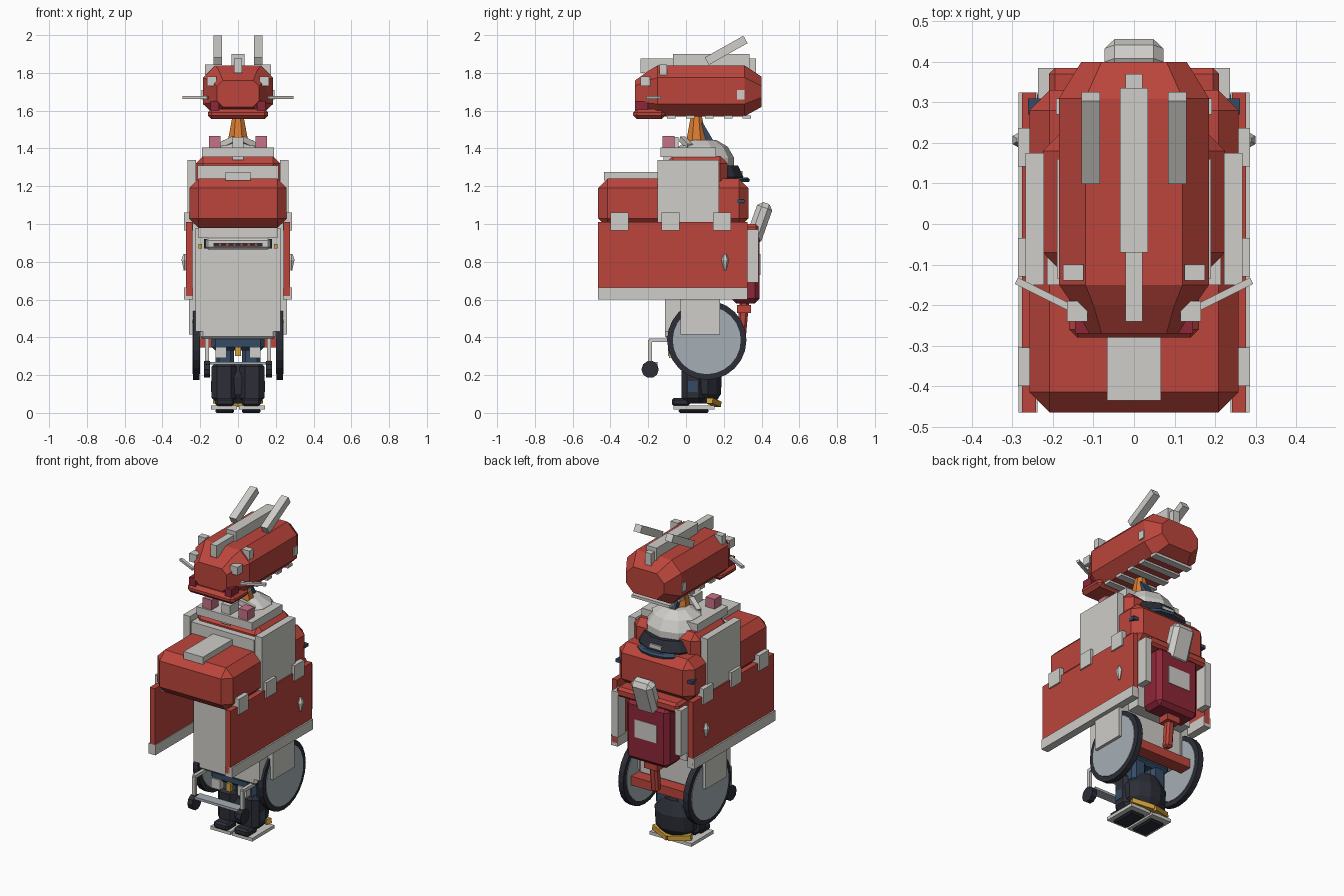
import bpy, bmesh, math
from mathutils import Vector

if "Cube" in bpy.data.objects:
    bpy.data.objects.remove(bpy.data.objects["Cube"], do_unlink=True)


def material(name, r, g, b):
    mat = bpy.data.materials.new(name)
    mat.use_nodes = True
    mat.diffuse_color = (r, g, b, 1)
    mat.node_tree.nodes["Principled BSDF"].inputs["Base Color"].default_value = (r, g, b, 1)
    return mat


red = material("red", .5, .06, .045)
grey = material("light_grey", .62, .61, .58)
crimson = material("crimson", .27, .02, .04)
pink = material("pink", .56, .17, .24)
orange = material("orange", .7, .2, .03)
dark = material("charcoal", .025, .027, .038)
navy = material("navy", .035, .07, .13)
steel = material("pale_steel", .38, .43, .46)
yellow = material("yellow", .65, .36, .04)


def finish(name, bm, mat, mirror=False):
    """Turn a bmesh into a flat shaded object, optionally mirrored in x."""
    bmesh.ops.recalc_face_normals(bm, faces=bm.faces)
    mesh = bpy.data.meshes.new(name)
    bm.to_mesh(mesh)
    bm.free()
    mesh.materials.append(mat)
    obj = bpy.data.objects.new(name, mesh)
    bpy.context.collection.objects.link(obj)
    if mirror:
        obj.modifiers.new("mirror", 'MIRROR')
    return obj


def box(name, mat, x, y, z, bevel=0, mirror=False):
    """Box from ranges; a single x number means a symmetric half width."""
    if not isinstance(x, tuple):
        x = (-x, x)
    bm = bmesh.new()
    bmesh.ops.create_cube(bm, size=1)
    for v in bm.verts:
        v.co = [lo + (c + .5) * (hi - lo) for c, (lo, hi) in zip(v.co, (x, y, z))]
    if bevel:
        bmesh.ops.bevel(bm, geom=list(bm.edges), offset=bevel, segments=1, affect='EDGES')
    return finish(name, bm, mat, mirror)


def beam(name, mat, start, end, width, thick, bevel=0, mirror=False):
    """Rectangular bar running between two points."""
    start, end = Vector(start), Vector(end)
    axis = end - start
    turn = axis.to_track_quat('Z', 'Y')
    bm = bmesh.new()
    bmesh.ops.create_cube(bm, size=1)
    for v in bm.verts:
        v.co = Vector((v.co.x * width, v.co.y * thick, v.co.z * axis.length))
    if bevel:
        bmesh.ops.bevel(bm, geom=list(bm.edges), offset=bevel, segments=1, affect='EDGES')
    for v in bm.verts:
        v.co = turn @ v.co + (start + end) / 2
    return finish(name, bm, mat, mirror)


def skin(name, mat, rings, mirror=False):
    """Bridge equal-length rings of points and cap both ends."""
    bm = bmesh.new()
    loops = [[bm.verts.new(p) for p in ring] for ring in rings]
    for a, b in zip(loops, loops[1:]):
        for i in range(len(a)):
            j = (i + 1) % len(a)
            bm.faces.new((a[i], a[j], b[j], b[i]))
    bm.faces.new(loops[0])
    bm.faces.new(loops[-1])
    return finish(name, bm, mat, mirror)


def lathe(name, mat, y, profile, sides=10, wide=1, deep=1, mirror=False, x=0):
    """Faceted upright solid from (radius, height) pairs."""
    angles = [math.tau * (i + .5) / sides for i in range(sides)]
    rings = [[(x + r * wide * math.cos(a), y + r * deep * math.sin(a), z) for a in angles]
             for r, z in profile]
    return skin(name, mat, rings, mirror)


def disc(name, mat, x, y, z, radius, sides=24):
    """Wheel-like cylinder across an x range, mirrored to the other side."""
    angles = [math.tau * i / sides for i in range(sides)]
    rings = [[(px, y + radius * math.cos(a), z + radius * math.sin(a)) for a in angles]
             for px in x]
    return skin(name, mat, rings, True)


def octagon(y, half, low, high, cut):
    """Chamfered rectangular ring in the x-z plane."""
    right = [(half - cut, low), (half, low + cut), (half, high - cut), (half - cut, high)]
    points = right + [(-px, pz) for px, pz in reversed(right)]
    return [(px, y, pz) for px, pz in points]


# Head shell, brim and trim
skin("head_shell", red, [
    octagon(-.27, .11, 1.62, 1.76, .03), octagon(-.2, .15, 1.59, 1.81, .05),
    octagon(-.15, .185, 1.57, 1.84, .065), octagon(.31, .185, 1.57, 1.84, .065),
    octagon(.4, .13, 1.62, 1.78, .05)])
box("head_brim", red, x=.16, y=(-.28, -.11), z=(1.555, 1.61), bevel=.02)
box("brim_light", crimson, x=(.1, .145), y=(-.27, -.2), z=(1.6, 1.65), mirror=True)
box("head_crest", grey, x=.034, y=(-.07, .335), z=(1.82, 1.9))
box("crest_base", grey, x=.021, y=(-.24, .37), z=(1.8, 1.875))
beam("head_antenna", grey, (.107, .11, 1.862), (.107, .315, 1.977), .046, .045, mirror=True)
beam("head_whisker", grey, (.16, -.205, 1.67), (.29, -.14, 1.67), .018, .015, mirror=True)
box("brow_block", grey, x=(.125, .175), y=(-.14, -.1), z=(1.79, 1.845), mirror=True)
box("cheek_block", grey, x=(.115, .165), y=(-.24, -.19), z=(1.73, 1.78), mirror=True)
box("ear_block", grey, x=(.17, .192), y=(.27, .31), z=(1.66, 1.71), mirror=True)
for i in range(5):
    y = -.1 + i * .1
    box(f"head_underside_slat_{i}", grey, x=.13, y=(y, y + .045), z=(1.558, 1.575))

# Neck and shoulders
lathe("neck", orange, .055, [(.06, 1.43), (.03, 1.58)], 8)
beam("neck_brace", navy, (0, .14, 1.42), (0, .075, 1.53), .05, .03)
lathe("collar_dome", grey, .09, [(.165, 1.28), (.165, 1.35), (.13, 1.41), (.07, 1.445)], 10, wide=1.1)
box("shoulder_plate", grey, x=.19, y=(-.135, .16), z=(1.355, 1.405))
box("collar_block", grey, x=.03, y=(-.12, -.04), z=(1.34, 1.46))
beam("collar_strut", grey, (.02, -.02, 1.45), (.1, .02, 1.41), .03, .03, mirror=True)
box("shoulder_cube", pink, x=(.092, .153), y=(-.125, -.06), z=(1.4, 1.465), mirror=True)

# Torso and the large chest block
box("upper_torso", red, x=.225, y=(-.11, .22), z=(1.18, 1.36), bevel=.04)
box("upper_chest_plate", grey, x=.215, y=(-.15, -.05), z=(1.2, 1.31))
box("chest_block", red, x=.258, y=(-.465, .33), z=(.98, 1.24), bevel=.05)
box("chest_top_plate", grey, x=.066, y=(-.435, -.1), z=(1.23, 1.275))
lathe("back_rim", dark, .13, [(.17, 1.22), (.18, 1.25), (.15, 1.31)], 12, wide=1.1)
lathe("back_visor", navy, .27, [(.08, 1.222), (.085, 1.236), (.07, 1.247)], 10, wide=1.6, deep=.8)
box("visor_block", grey, x=.04, y=(.26, .3), z=(1.23, 1.28))
box("back_lamp", navy, x=(.225, .262), y=(.27, .31), z=(1.11, 1.13), mirror=True)
box("shoulder_slab", grey, x=(.222, .268), y=(-.15, .175), z=(1., 1.34), mirror=True)

# Hanging side doors with clips and handles
box("side_door", red, x=(.242, .276), y=(-.465, .325), z=(.62, 1.01), mirror=True)
box("door_trim", grey, x=(.238, .285), y=(-.465, .325), z=(.6, .663), mirror=True)
for i, y in enumerate((-.4, -.13, .142)):
    box(f"door_clip_{i}", grey, x=(.238, .286), y=(y, y + .095), z=(.965, 1.06), mirror=True)
lathe("door_handle", grey, .207, [(.006, .755), (.02, .81), (.008, .84)], 6, mirror=True, x=.282)

# Lower body and front grille
box("body_core", grey, x=.2, y=(-.11, .18), z=(.39, .99), bevel=.015)
box("body_rear", grey, x=.19, y=(.15, .26), z=(.6, 1))
box("hip_slab", grey, x=(.19, .26), y=(-.03, .18), z=(.415, 1), mirror=True)
box("hip_guard", grey, x=(.15, .225), y=(-.11, -.02), z=(.43, .98), mirror=True)
box("waist_panel", grey, x=.21, y=(-.15, -.09), z=(.925, .985))
box("grille_frame", grey, x=.17, y=(-.17, -.1), z=(.865, .925), bevel=.012)
box("grille_slot", dark, x=.13, y=(-.175, -.16), z=(.88, .9))
for i in range(6):
    x = (i - 2.5) * .038
    box(f"grille_light_{i}", red, x=(x - .006, x + .006), y=(-.178, -.17), z=(.882, .896))
box("waist_hook", dark, x=(.165, .18), y=(-.15, -.1), z=(.87, .92), mirror=True)
box("waist_lamp", yellow, x=(.19, .21), y=(-.13, -.1), z=(.87, .895), mirror=True)

# Back pack, chimney and supports
box("back_pack", crimson, x=.145, y=(.24, .39), z=(.58, .95), bevel=.025)
box("pack_label", grey, x=.075, y=(.385, .394), z=(.73, .84))
box("pack_ledge", red, x=.21, y=(.25, .385), z=(.94, 1.), bevel=.015)
box("pack_side_strip", grey, x=(.195, .237), y=(.31, .385), z=(.69, .97), mirror=True)
beam("chimney", grey, (0, .35, .9), (0, .425, 1.11), .145, .085, bevel=.025)
beam("pack_post", red, (0, .29, .38), (0, .31, .6), .05, .05, bevel=.012)
box("post_collar", red, x=.045, y=(.27, .345), z=(.53, .57))
box("rear_axle", red, x=.205, y=(.17, .25), z=(.345, .4))

# Large wheels and front casters
disc("wheel_tyre", dark, (.204, .238), .11, .385, .21)
disc("wheel_cover", steel, (.2, .242), .11, .385, .18)
disc("caster_wheel", dark, (.148, .18), -.19, .23, .046, 10)
beam("caster_post", grey, (.164, -.19, .23), (.164, -.19, .385), .02, .02, mirror=True)
beam("caster_arm", grey, (.164, -.195, .385), (.164, -.08, .385), .02, .02, mirror=True)
box("foot_rest", steel, x=.155, y=(-.21, -.15), z=(.255, .27))

# Legs and feet
box("pelvis", navy, x=.14, y=(-.08, .15), z=(.33, .41), bevel=.02)
box("pelvis_side", grey, x=(.06, .12), y=(-.09, -.05), z=(.29, .35), mirror=True)
box("belt_badge", yellow, x=.015, y=(-.095, -.07), z=(.3, .35))
box("thigh", navy, x=(.02, .12), y=(-.01, .14), z=(.2, .36), bevel=.02, mirror=True)
box("shin", dark, x=(.008, .14), y=(-.025, .1), z=(.05, .275), bevel=.03, mirror=True)
box("shin_lamp", navy, x=(.13, .143), y=(.01, .06), z=(.11, .17), mirror=True)
lathe("calf_barrel", dark, .09, [(.08, .05), (.12, .1), (.125, .19), (.08, .27)], 12, wide=1.1, deep=.82)
box("toe", dark, x=(.02, .12), y=(-.075, .02), z=(.035, .08), bevel=.012, mirror=True)
box("sole", grey, x=(.006, .143), y=(-.065, .15), z=(.018, .038), mirror=True)
box("sole_tread", dark, x=(.02, .12), y=(-.04, .12), z=(0, .02), bevel=.008, mirror=True)
beam("heel_trim", yellow, (0, .17, .045), (.125, .125, .065), .035, .03, mirror=True)
